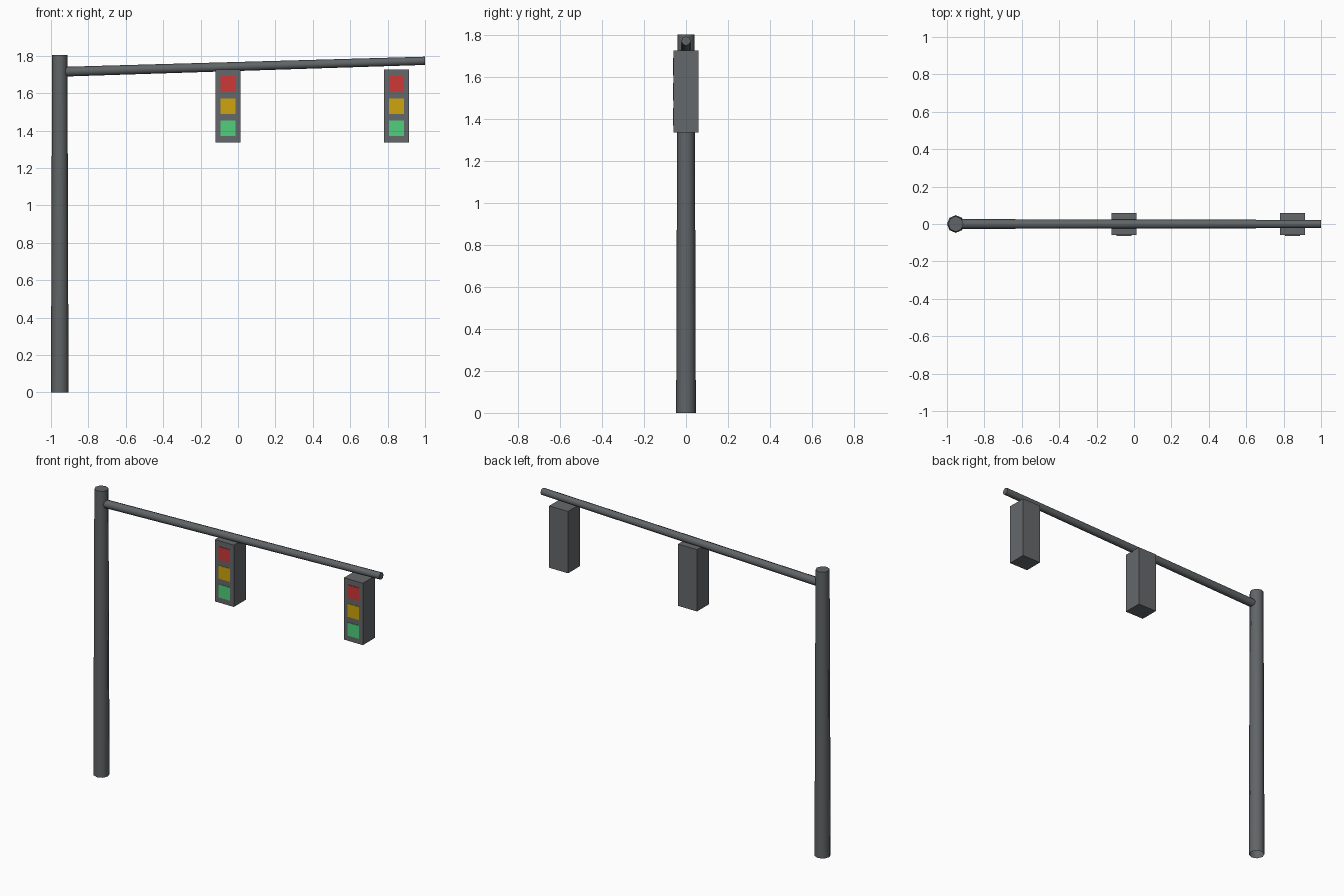
import bpy, bmesh, math
from mathutils import Vector

cube = bpy.data.objects.get("Cube")
if cube:
    bpy.data.objects.remove(cube)


def material(name, rgb):
    m = bpy.data.materials.new(name)
    m.use_nodes = True
    m.diffuse_color = (*rgb, 1)
    m.node_tree.nodes["Principled BSDF"].inputs["Base Color"].default_value = (*rgb, 1)
    return m


steel = material("steel grey", (0.12, 0.13, 0.135))
housing = material("housing grey", (0.13, 0.138, 0.145))
red = material("red", (0.62, 0.04, 0.04))
amber = material("amber", (0.62, 0.37, 0.004))
green = material("green", (0.08, 0.62, 0.20))


def tube(name, start, end, r1, r2, open_start=False):
    """Eight-sided tapered tube between two points."""
    start, end = Vector(start), Vector(end)
    axis = end - start
    bpy.ops.mesh.primitive_cone_add(vertices=8, radius1=r1, radius2=r2,
                                    depth=axis.length, location=(start + end) / 2)
    ob = bpy.context.object
    ob.name = name
    ob.rotation_euler = axis.to_track_quat("Z", "Y").to_euler()
    ob.data.materials.append(steel)
    if open_start:
        bm = bmesh.new()
        bm.from_mesh(ob.data)
        caps = [f for f in bm.faces if f.normal.z < -0.9]
        bmesh.ops.delete(bm, geom=caps, context="FACES_ONLY")
        bm.to_mesh(ob.data)
        bm.free()
    bpy.ops.object.shade_smooth_by_angle(angle=math.radians(50))


def box(name, size, location, mat):
    bpy.ops.mesh.primitive_cube_add(size=1, location=location)
    ob = bpy.context.object
    ob.name = name
    ob.scale = size
    bpy.ops.object.transform_apply(location=False, rotation=False, scale=True)
    ob.data.materials.append(mat)


# Upright pole and rising arm
tube("pole", (-0.953, 0, 0), (-0.953, 0, 1.803), 0.047, 0.041, open_start=True)
tube("arm", (-0.925, 0, 1.715), (1.0, 0, 1.773), 0.026, 0.022)

# Two signal heads, each with three square lenses on the front
for side, x in (("middle", -0.053), ("end", 0.847)):
    box(side + "_signal_housing", (0.132, 0.12, 0.39), (x, 0, 1.532), housing)
    for i, (label, mat) in enumerate((("red", red), ("amber", amber), ("green", green))):
        box(f"{side}_{label}_lens", (0.08, 0.004, 0.083),
            (x, -0.061, 1.65 - 0.119 * i), mat)
